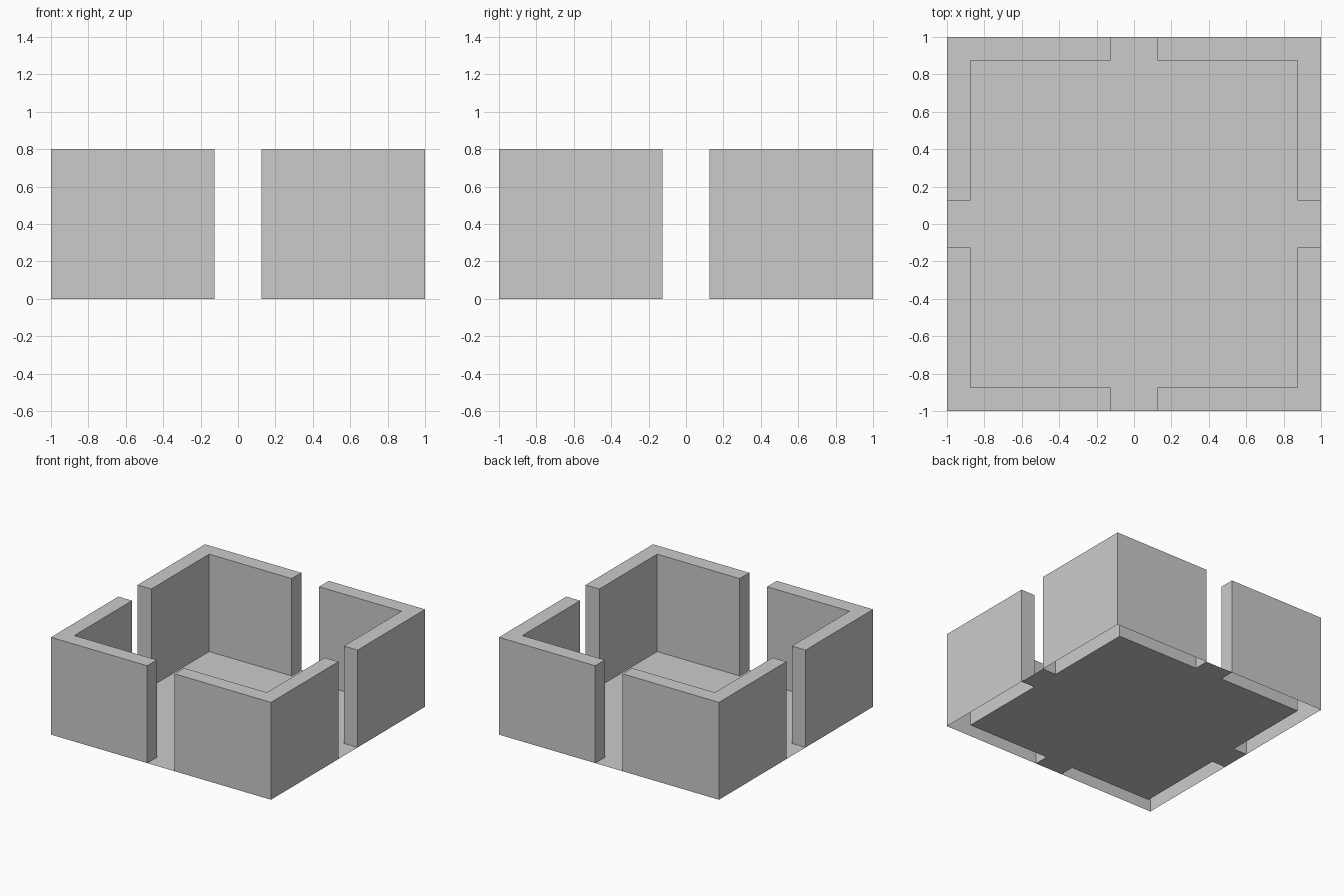
import bpy
import bmesh

if "Cube" in bpy.data.objects:
    bpy.data.objects.remove(bpy.data.objects["Cube"])

OUTER, INNER, GAP, HEIGHT = 1.0, 0.875, 0.125, 0.8
LINES = [-OUTER, -INNER, -GAP, GAP, INNER, OUTER]

bm = bmesh.new()

# Floor plan: a grid of cells split at the wall thickness and the doorways
verts = [[bm.verts.new((x, y, 0)) for y in LINES] for x in LINES]
walls = []
for i in range(5):
    for j in range(5):
        face = bm.faces.new((verts[i][j], verts[i + 1][j],
                             verts[i + 1][j + 1], verts[i][j + 1]))
        on_rim = i in (0, 4) or j in (0, 4)
        if on_rim and 2 not in (i, j):
            walls.append(face)

# Corner walls: raise the rim cells, leaving the undersides open
result = bmesh.ops.extrude_face_region(bm, geom=walls)
raised = [g for g in result["geom"] if isinstance(g, bmesh.types.BMVert)]
bmesh.ops.translate(bm, verts=raised, vec=(0, 0, HEIGHT))
left_over = [f for f in walls if f.is_valid]
if left_over:
    bmesh.ops.delete(bm, geom=left_over, context='FACES')

# Merge the coplanar cells into clean flat faces
bmesh.ops.dissolve_limit(bm, angle_limit=0.01, verts=bm.verts[:], edges=bm.edges[:])

mesh = bpy.data.meshes.new("floor_with_corner_walls")
bm.to_mesh(mesh)
bm.free()
bpy.context.collection.objects.link(
    bpy.data.objects.new("floor_with_corner_walls", mesh))
